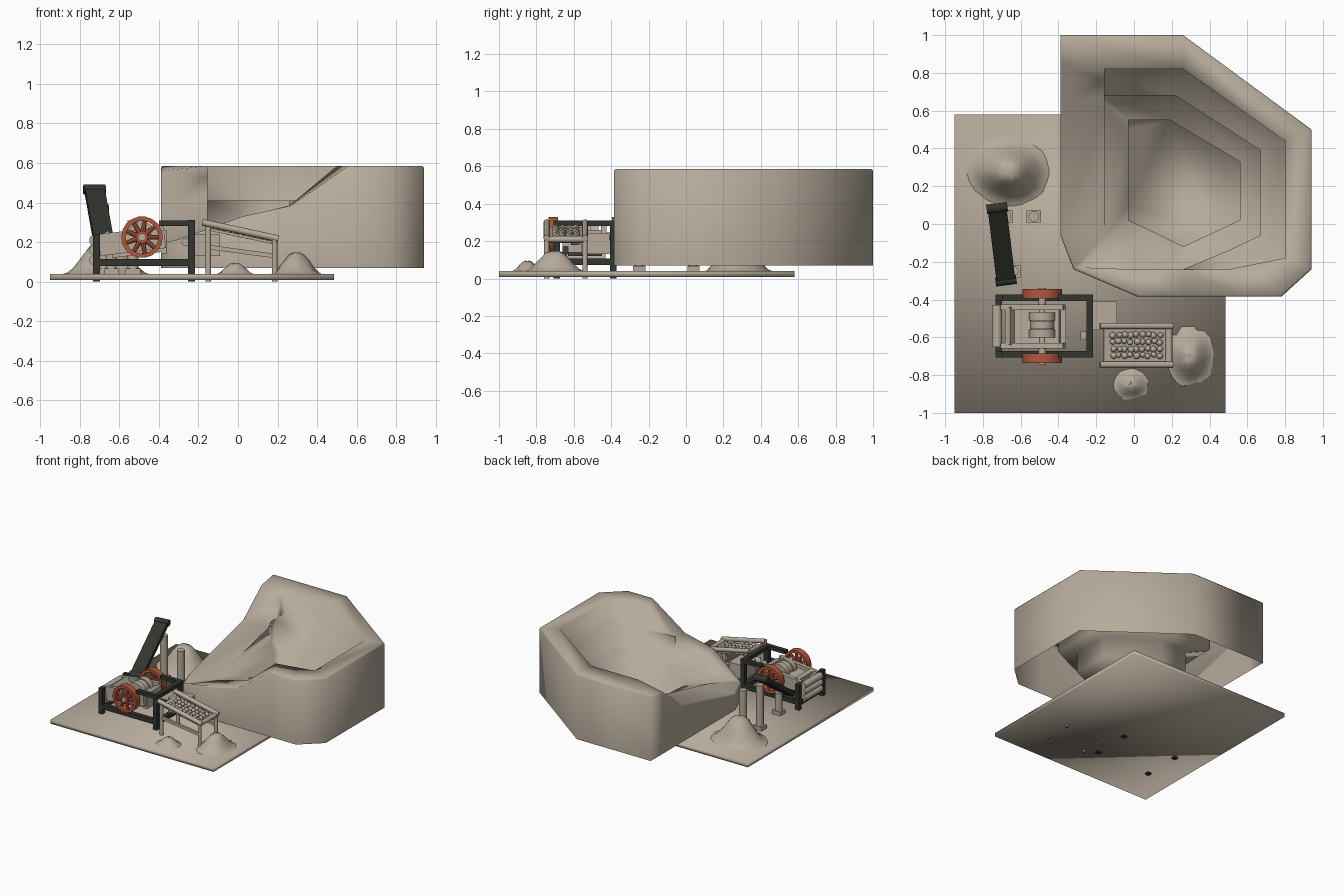
import bpy, bmesh, random
from math import radians, sin, cos, pi
from mathutils import Vector, Matrix

random.seed(4)
default = bpy.data.objects.get("Cube")
if default:
    bpy.data.objects.remove(default)


def material(name, r, g, b):
    m = bpy.data.materials.new(name)
    m.use_nodes = True
    m.diffuse_color = (r, g, b, 1)
    m.node_tree.nodes["Principled BSDF"].inputs["Base Color"].default_value = (r, g, b, 1)
    return m


STONE = material("sandy stone", 0.47, 0.41, 0.33)
DARK = material("dark iron", 0.032, 0.036, 0.028)
RUST = material("rust orange", 0.44, 0.095, 0.042)


def finish(name, bm, mat, angle=35):
    """Turn a bmesh into a shaded object; angle 180 means fully smooth."""
    bmesh.ops.recalc_face_normals(bm, faces=bm.faces)
    mesh = bpy.data.meshes.new(name)
    bm.to_mesh(mesh)
    bm.free()
    mesh.materials.append(mat)
    obj = bpy.data.objects.new(name, mesh)
    bpy.context.collection.objects.link(obj)
    bpy.ops.object.select_all(action='DESELECT')
    obj.select_set(True)
    bpy.context.view_layer.objects.active = obj
    if angle == 180:
        bpy.ops.object.shade_smooth()
    else:
        bpy.ops.object.shade_smooth_by_angle(angle=radians(angle))


def between(p, q, axis):
    p, q = Vector(p), Vector(q)
    turn = (q - p).to_track_quat(axis, 'Y' if axis == 'Z' else 'Z')
    return Matrix.Translation((p + q) / 2) @ turn.to_matrix().to_4x4(), (q - p).length


def add_beam(bm, p, q, w, h):
    place, length = between(p, q, 'X')
    bmesh.ops.create_cube(bm, size=1, matrix=place @ Matrix.Diagonal((length, w, h, 1)))


def add_rod(bm, p, q, r, r_end=None, sides=14):
    place, length = between(p, q, 'Z')
    bmesh.ops.create_cone(bm, cap_ends=True, segments=sides, radius1=r,
                          radius2=r if r_end is None else r_end, depth=length, matrix=place)


def beam(name, p, q, w, h, mat=STONE, angle=35):
    bm = bmesh.new()
    add_beam(bm, p, q, w, h)
    finish(name, bm, mat, angle)


def rod(name, p, q, r, mat=STONE):
    bm = bmesh.new()
    add_rod(bm, p, q, r)
    finish(name, bm, mat)


# Ground slab
beam("ground_slab", (-.95, -.21, .024), (.485, -.21, .024), 1.58, .03, angle=180)

# Quarry pit: stepped terraces with upright faces, lofted from matching outlines
outer = [(-.39, 1, .585), (.26, 1, .585), (.94, .5, .585), (.94, -.24, .585),
         (.78, -.385, .585), (.56, -.385, .585), (.27, -.385, .385), (.02, -.385, .33),
         (-.32, -.24, .21), (-.39, -.06, .2), (-.39, .62, .37), (-.39, .85, .56)]
ledge = [(-.155, .82, .585), (.26, .82, .585), (.8, .44, .585), (.8, -.18, .585),
         (.65, -.21, .585), (.5, -.24, .585), (.26, -.24, .385), (0, -.24, .32),
         (-.28, -.23, .21), (-.155, -.05, .22), (-.155, .62, .37), (-.155, .76, .53)]
bench = [(-.155, .68), (.22, .68), (.67, .39), (.67, -.06), (.5, -.14), (.26, -.24)]
bench += [p[:2] for p in ledge[6:10]] + [(-.155, .6), (-.155, .64)]
floor = [(-.03, .55), (.19, .55), (.56, .33), (.56, .02), (.41, -.05), (.26, -.12),
         (.2, -.09), (.1, -.04), (-.03, .02), (-.03, .1), (-.03, .45), (-.03, .5)]


def level(outline, top):
    """Drop an outline to a terrace level, never above the rim there."""
    return [(p[0], p[1], min(edge[2], top)) for p, edge in zip(outline, ledge)]


foot = [(x, y, .07) for x, y, z in outer]
shoulder = [(x, y, z - .01) for x, y, z in outer]
rim = [(x - .012 * (x - .27), y - .012 * (y - .3), z) for x, y, z in outer]
stack = [foot, shoulder, rim, ledge, level(ledge, .41), level(bench, .41),
         level(bench, .24), level(floor, .24), level(floor, .075)]
bm = bmesh.new()
rings = [[bm.verts.new(p) for p in ring] for ring in stack]
for low, high in zip(rings, rings[1:]):
    for i in range(len(low)):
        j = (i + 1) % len(low)
        bm.faces.new((low[i], low[j], high[j], high[i]))
bm.faces.new(rings[-1])
bmesh.ops.remove_doubles(bm, verts=bm.verts, dist=.002)
finish("quarry_pit", bm, STONE, 180)


# Gravel heaps with a bell-shaped slope and a blunt top
def heap(name, x, y, rx, ry, top):
    bm = bmesh.new()
    n, rows, last = 20, 7, None
    wobble = [random.uniform(.97, 1.04) for _ in range(n)]
    for k in range(rows):
        t = 1 - k / rows
        z = .036 + (top - .036) * min(1, .56 + .56 * cos(pi * t))
        ring = [bm.verts.new((x + rx * t * wobble[i] * cos(2 * pi * i / n),
                              y + ry * t * wobble[i] * sin(2 * pi * i / n),
                              z + random.uniform(-.004, .004) * (k > 0))) for i in range(n)]
        if last:
            for i in range(n):
                j = (i + 1) % n
                bm.faces.new((last[i], last[j], ring[j], ring[i]))
        last = ring
    peak = bm.verts.new((x, y, top))
    for i in range(n):
        bm.faces.new((last[i], last[(i + 1) % n], peak))
    finish(name, bm, STONE, 60)


heap("large_heap", -.665, .28, .23, .19, .22)
heap("screen_heap", .295, -.7, .14, .17, .145)
heap("small_heap", -.015, -.85, .105, .09, .092)

# Crusher frame
bm = bmesh.new()
for y in (-.69, -.39):
    add_beam(bm, (-.715, y, 0), (-.715, y, .24), .035, .035)
    add_beam(bm, (-.235, y, 0), (-.235, y, .31), .035, .035)
    add_beam(bm, (-.73, y, .097), (-.22, y, .097), .034, .036)
    add_beam(bm, (-.4, y, .296), (-.22, y, .296), .034, .028)
add_beam(bm, (-.235, -.7, .296), (-.235, -.375, .296), .035, .03)
for x in (-.715, -.235):
    add_beam(bm, (x, -.7, .09), (x, -.375, .09), .034, .034)
finish("crusher_frame", bm, DARK)

# Crusher body: cheeks, throat, jaw and ribbed back
bm = bmesh.new()
for y in (-.645, -.44):
    add_beam(bm, (-.7, y, .185), (-.37, y, .225), .03, .11)
add_beam(bm, (-.64, -.54, .17), (-.39, -.54, .2), .18, .1)
add_beam(bm, (-.67, -.54, .25), (-.6, -.54, .15), .2, .03)
add_beam(bm, (-.375, -.63, .2), (-.375, -.45, .2), .03, .12)
finish("crusher_body", bm, STONE)
bm = bmesh.new()
for z in (.11, .16, .21):
    add_rod(bm, (-.725, -.65, z), (-.725, -.43, z), .027)
finish("crusher_back_ribs", bm, STONE)
bm = bmesh.new()
for y, r in ((-.58, .07), (-.535, .062), (-.49, .07)):
    add_rod(bm, (-.485, y - .022, .235), (-.485, y + .022, .235), r, sides=20)
finish("jaw_drum", bm, STONE)
rod("axle", (-.485, -.745, .225), (-.485, -.34, .225), .02)
beam("outlet_box", (-.225, -.485, .185), (-.09, -.485, .185), .15, .11)
rod("frame_bolt", (-.265, -.615, .2), (-.265, -.57, .2), .02)


# Flywheels: ring, hub and tapering spokes
def flywheel(name, y):
    bm = bmesh.new()
    n, half = 18, .025
    loops = []
    for r, side in ((.105, -half), (.105, half), (.083, half), (.083, -half)):
        loops.append([bm.verts.new((-.485 + r * cos(2 * pi * i / n), y + side,
                                    .225 + r * sin(2 * pi * i / n))) for i in range(n)])
    for a, b in zip(loops, loops[1:] + loops[:1]):
        for i in range(n):
            j = (i + 1) % n
            bm.faces.new((a[i], a[j], b[j], b[i]))
    hub = Vector((-.485, y, .225))
    add_rod(bm, hub - Vector((0, .022, 0)), hub + Vector((0, .022, 0)), .032)
    for i in range(9):
        out = Vector((cos(2 * pi * i / 9), 0, sin(2 * pi * i / 9)))
        add_rod(bm, hub + out * .02, hub + out * .09, .014, .01, 8)
    finish(name, bm, RUST)


flywheel("front_flywheel", -.71)
flywheel("back_flywheel", -.37)

# Conveyor belt, end rollers and posts
low, high = Vector((-.678, -.3, .2)), Vector((-.725, .085, .465))
beam("conveyor_belt", low, high, .1, .034, DARK)
side = Vector((.055, .007, 0))
for name, p in (("lower_roller", low), ("upper_roller", high)):
    rod(name, p - side, p + side, .025, DARK)
for name, x, y, top in (("outer_post", -.678, .04, .39), ("inner_post", -.53, .04, .31),
                        ("lower_post", -.64, -.25, .21)):
    rod(name, (x, y, .01), (x, y, top), .028)
    beam(name + "_foot", (x - .038, y, .05), (x + .038, y, .05), .065, .035)

# Sorting screen: rails, legs, braces, deck and stones
bm = bmesh.new()
for y in (-.54, -.745):
    add_rod(bm, (-.18, y, .3), (.205, y, .217), .017)
    add_rod(bm, (-.15, y, 0), (-.15, y, .28), .014)
    add_rod(bm, (.185, y, 0), (.185, y, .21), .014)
    add_beam(bm, (-.15, y, .175), (.185, y, .13), .018, .022)
finish("screen_stand", bm, STONE)
beam("screen_deck", (-.16, -.642, .268), (.17, -.642, .198), .19, .014)
rod("screen_roller", (.185, -.74, .21), (.185, -.545, .21), .018)
bm = bmesh.new()
for i in range(9):
    for j in range(4):
        x = -.11 + i * .031 + random.uniform(-.005, .005)
        y = -.696 + j * .036 + random.uniform(-.005, .005)
        spot = Matrix.Translation((x, y, .246 - .212 * x))
        bmesh.ops.create_icosphere(bm, subdivisions=1, radius=random.uniform(.017, .021), matrix=spot)
finish("screened_stones", bm, STONE, 180)
